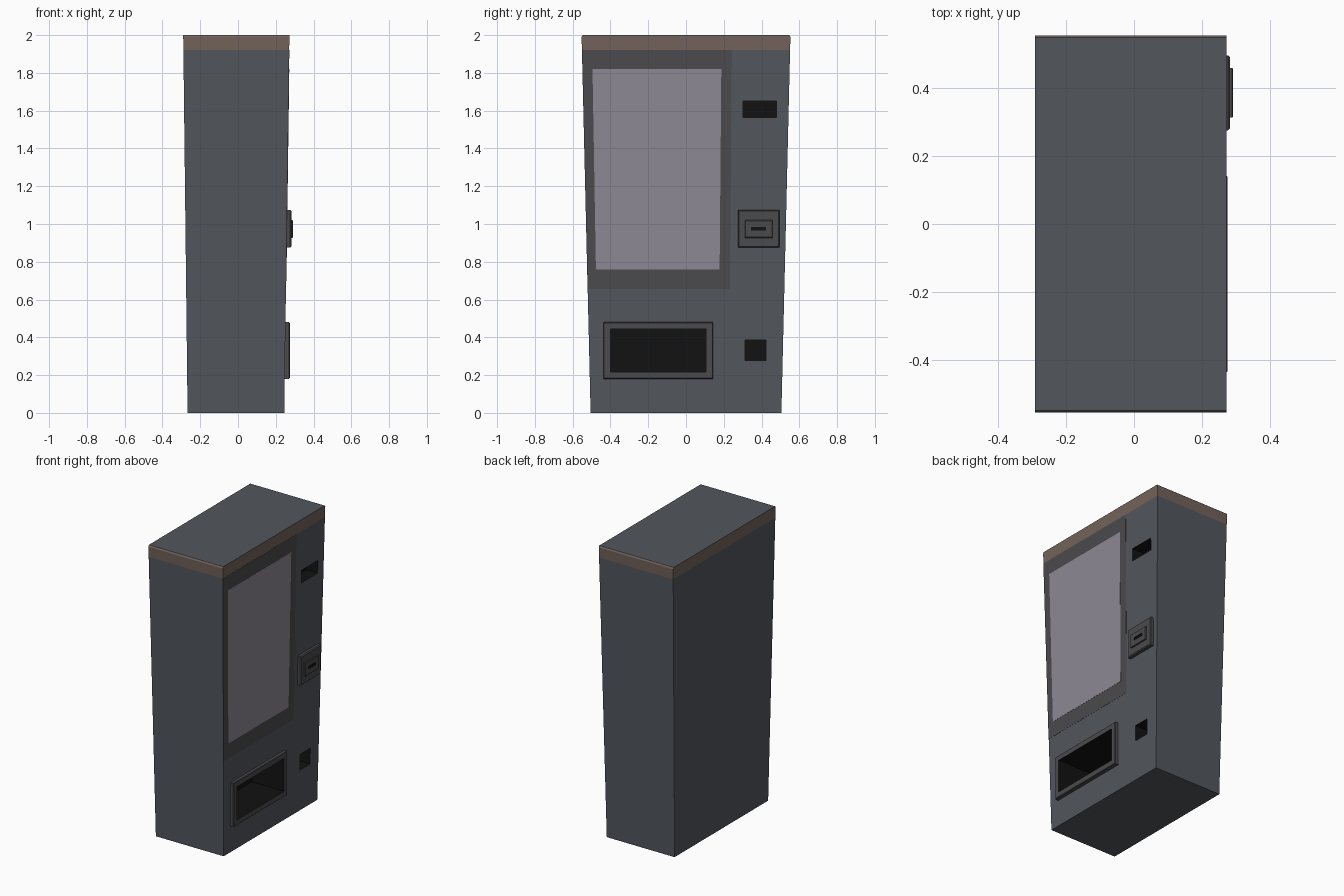
import bpy, bmesh

if "Cube" in bpy.data.objects:
    bpy.data.objects.remove(bpy.data.objects["Cube"])


def material(name, r, g, b):
    m = bpy.data.materials.new(name)
    m.diffuse_color = (r, g, b, 1)
    m.use_nodes = True
    m.node_tree.nodes["Principled BSDF"].inputs["Base Color"].default_value = m.diffuse_color
    return m


SLATE = material("slate", 0.085, 0.095, 0.11)
BROWN = material("brown", 0.17, 0.125, 0.105)
PANEL = material("dark_panel", 0.07, 0.07, 0.075)
GLASS = material("glass", 0.27, 0.25, 0.30)
BLACK = material("black", 0.006, 0.006, 0.006)


def loft(name, sections, mats, top_mat=0):
    """Join four-point sections into a closed solid; one material per span."""
    bm = bmesh.new()
    rings = [[bm.verts.new(p) for p in s] for s in sections]
    bm.faces.new(rings[0])
    bm.faces.new(rings[-1]).material_index = top_mat
    for k, (a, b) in enumerate(zip(rings, rings[1:])):
        for i in range(4):
            j = (i + 1) % 4
            f = bm.faces.new((a[i], a[j], b[j], b[i]))
            f.material_index = min(k, len(mats) - 1)
    bmesh.ops.recalc_face_normals(bm, faces=bm.faces)
    me = bpy.data.meshes.new(name)
    bm.to_mesh(me)
    bm.free()
    for m in mats:
        me.materials.append(m)
    ob = bpy.data.objects.new(name, me)
    bpy.context.collection.objects.link(ob)
    return ob


def level(z, x0, x1, y):
    return [(x0, -y, z), (x1, -y, z), (x1, y, z), (x0, y, z)]


def rect(x, y0, y1, z0, z1, d=0.0):
    return [(x, y0 + d, z0 + d), (x, y1 - d, z0 + d),
            (x, y1 - d, z1 - d), (x, y0 + d, z1 - d)]


def block(name, x0, x1, y0, y1, z0, z1, mat, bevel=0.0):
    """Box facing +x, with a chamfered outer edge if bevel is set."""
    s = [rect(x0, y0, y1, z0, z1)]
    if bevel:
        s.append(rect(x1 - bevel, y0, y1, z0, z1))
    s.append(rect(x1, y0, y1, z0, z1, bevel))
    return loft(name, s, [mat])


def face_x(z):
    return 0.245 + 0.0135 * z


def sheet(name, z0, z1, low, high, out, mat):
    """Thin sheet lying on the sloping machine face."""
    def quad(o):
        a, b = face_x(z0) + o, face_x(z1) + o
        return [(a, low[0], z0), (a, low[1], z0), (b, high[1], z1), (b, high[0], z1)]
    return loft(name, [quad(-0.004), quad(out)], [mat])


def cut(target, cutter):
    m = target.modifiers.new("cut", 'BOOLEAN')
    m.operation, m.solver, m.object = 'DIFFERENCE', 'EXACT', cutter
    m.material_mode = 'TRANSFER'
    bpy.context.view_layer.objects.active = target
    bpy.ops.object.modifier_apply(modifier=m.name)


# Tapered cabinet with a brown band round the top
cabinet = loft("cabinet", [
    level(0, -0.267, 0.245, 0.505),
    level(1.92, -0.289, face_x(1.92), 0.551),
    level(1.99, -0.29, 0.272, 0.553),
    level(2.0, -0.29, 0.272, 0.547)], [SLATE, BROWN])

# Display surround and glass
sheet("display_surround", 0.655, 1.92, (-0.521, 0.232), (-0.551, 0.243), 0.001, PANEL)
sheet("display_glass", 0.76, 1.82, (-0.477, 0.178), (-0.495, 0.187), 0.002, GLASS)

# Raised frame round the dispensing tray, and the coin plates
tray_frame = block("tray_frame", 0.235, 0.274, -0.437, 0.143, 0.18, 0.48, PANEL, 0.004)
block("coin_plate", 0.245, 0.282, 0.275, 0.495, 0.875, 1.075, PANEL, 0.006)
coin_boss = block("coin_boss", 0.27, 0.291, 0.312, 0.458, 0.927, 1.02, PANEL, 0.003)

# Recesses: tray, note slot, coin return and coin slot
recesses = [
    (0.03, -0.40, 0.107, 0.217, 0.443, (cabinet, tray_frame)),
    (0.18, 0.303, 0.48, 1.563, 1.65, (cabinet,)),
    (0.14, 0.313, 0.423, 0.277, 0.385, (cabinet,)),
    (0.284, 0.345, 0.423, 0.966, 0.984, (coin_boss,)),
]
for x0, y0, y1, z0, z1, targets in recesses:
    cutter = block("recess_cutter", x0, 0.35, y0, y1, z0, z1, BLACK)
    for t in targets:
        cut(t, cutter)
    bpy.data.objects.remove(cutter)
